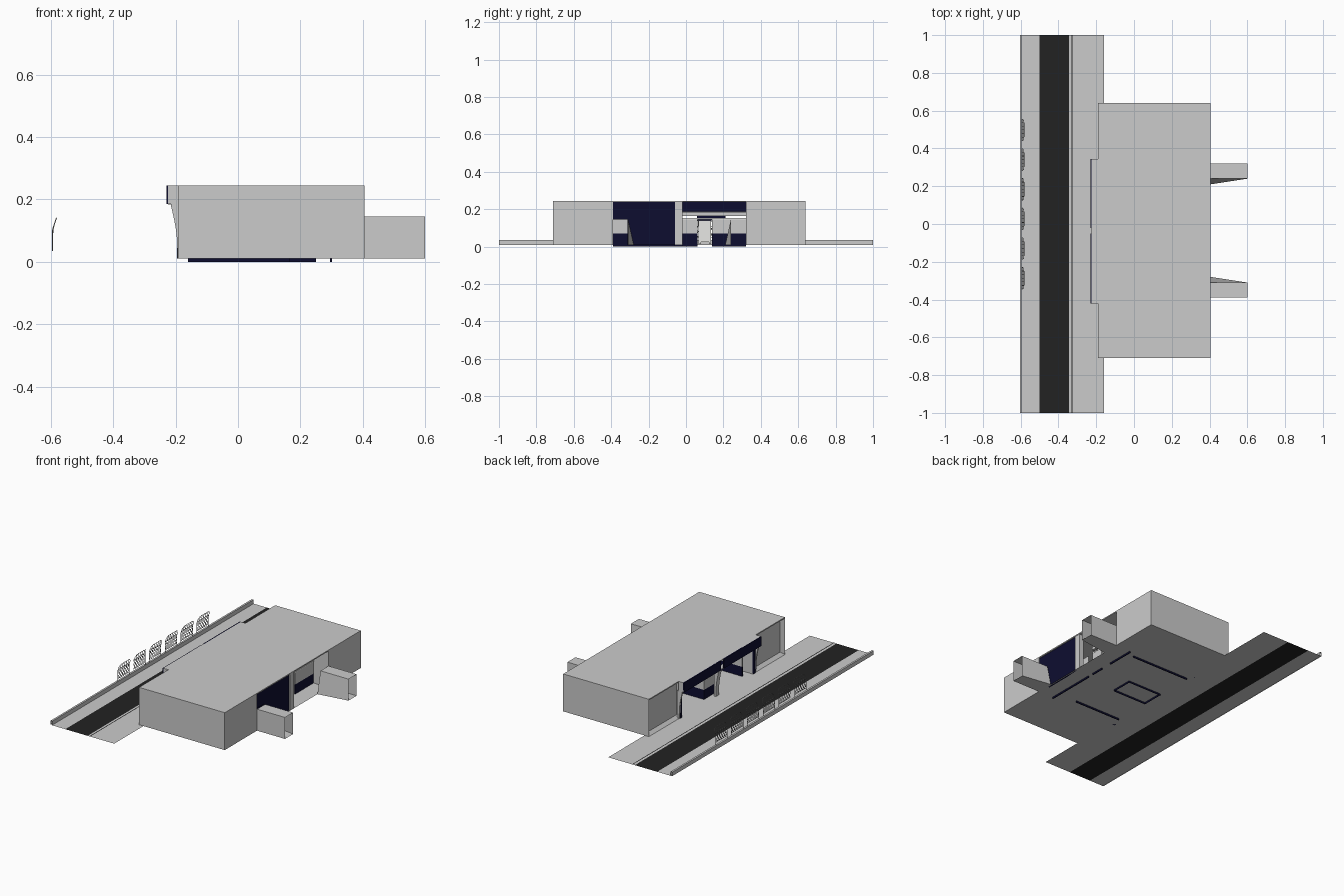
import bpy, bmesh, math

if "Cube" in bpy.data.objects:
    bpy.data.objects.remove(bpy.data.objects["Cube"])

def mat(name, r, g, b):
    m = bpy.data.materials.new(name)
    m.diffuse_color = (r, g, b, 1)
    m.use_nodes = True
    m.node_tree.nodes["Principled BSDF"].inputs["Base Color"].default_value = m.diffuse_color
    return m

GREY = mat("light grey", .60, .60, .60)
WHITE = mat("off white", .80, .80, .78)
NAVY = mat("dark navy", .004, .004, .03)
BLACK = mat("asphalt black", .016, .016, .016)
STEEL = mat("steel grey", .35, .35, .35)

def mesh(name, verts, faces, m):
    me = bpy.data.meshes.new(name)
    me.from_pydata(verts, [], faces)
    me.materials.append(m)
    ob = bpy.data.objects.new(name, me)
    bpy.context.collection.objects.link(ob)
    return ob

def box(name, x0, x1, y0, y1, z0, z1, m):
    v = [(x, y, z) for x in (x0, x1) for y in (y0, y1) for z in (z0, z1)]
    f = [(0, 1, 3, 2), (4, 6, 7, 5), (0, 4, 5, 1), (2, 3, 7, 6), (0, 2, 6, 4), (1, 5, 7, 3)]
    return mesh(name, v, f, m)

def sheet(name, x0, x1, y0, y1, z, m):
    return mesh(name, [(x0, y0, z), (x1, y0, z), (x1, y1, z), (x0, y1, z)], [(0, 1, 2, 3)], m)

def extrude_y(name, prof, y0, y1, m):
    n = len(prof)
    v = [(x, y, z) for y in (y0, y1) for x, z in prof]
    f = [tuple(range(n)), tuple(range(2 * n - 1, n - 1, -1))]
    f += [(i, i + n, (i + 1) % n + n, (i + 1) % n) for i in range(n)]
    ob = mesh(name, v, f, m)
    bm = bmesh.new()
    bm.from_mesh(ob.data)
    bmesh.ops.recalc_face_normals(bm, faces=bm.faces)
    bm.to_mesh(ob.data)
    bm.free()
    return ob

# ground: pavement, carriageway, edge line, hall floor
sheet("far_pavement", -.60, -.50, -1, 1, .01, GREY)
sheet("carriageway", -.50, -.345, -1, 1, .01, BLACK)
sheet("near_pavement", -.345, -.16, -1, 1, .01, GREY)
sheet("edge_line", -.332, -.326, -1, 1, .0115, BLACK)
sheet("hall_floor", -.16, .405, -.71, .64, .01, GREY)

# kerb wall: vertical face and narrow cap
mesh("kerb_face", [(-.592, -1, .01), (-.592, 1, .01), (-.592, 1, .035), (-.592, -1, .035)], [(0, 1, 2, 3)], GREY)
sheet("kerb_cap", -.604, -.592, -1, 1, .035, GREY)
mesh("kerb_back", [(-.604, -1, .01), (-.604, -1, .035), (-.604, 1, .035), (-.604, 1, .01)], [(0, 1, 2, 3)], GREY)

# end blocks with a recessed front panel
for name, y0, y1 in (("south_block", -.71, -.39), ("north_block", .32, .64)):
    ob = box(name, -.19, .405, y0, y1, .01, .24, GREY)
    bm = bmesh.new()
    bm.from_mesh(ob.data)
    f = min(bm.faces, key=lambda q: q.calc_center_median().x)
    bmesh.ops.inset_region(bm, faces=[f], thickness=.025, depth=0)
    bmesh.ops.translate(bm, verts=f.verts, vec=(.02, 0, 0))
    bm.to_mesh(ob.data)
    bm.free()

# roof and projecting canopy
box("roof", -.19, .405, -.71, .64, .238, .245, GREY)
box("canopy_top", -.225, -.19, -.42, .345, .24, .245, GREY)
for name, y in (("canopy_end_south", -.42), ("canopy_end_north", .34)):
    box(name, -.225, -.19, y, y + .005, .185, .24, GREY)
for name, y0, y1 in (("fascia_south", -.42, -.05), ("fascia_north", -.02, .345)):
    box(name, -.229, -.222, y0, y1, .185, .245, NAVY)
box("fascia_soffit", -.225, -.19, -.415, .34, .183, .187, GREY)

# curved front brackets and posts
curve = [(-.215 + .02 * math.sin(t * math.pi / 2), .18 - .13 * t) for t in [i / 6 for i in range(7)]]
prof = curve + [(-.193, .01), (-.18, .01), (-.18, .185), (-.215, .185)]
for name, y0, y1 in (("bracket_south", -.42, -.41), ("bracket_centre", -.05, -.02), ("bracket_north", .335, .345)):
    extrude_y(name, prof, y0, y1, GREY)
box("post_south", -.195, -.18, -.41, -.395, .01, .185, NAVY)
box("post_north", -.195, -.18, .32, .335, .01, .185, NAVY)

# rear wall panels and centre column
box("rear_wall", .388, .398, -.312, -.06, .01, .238, NAVY)
box("rear_wall_over_passage", .388, .398, -.39, -.312, .145, .238, NAVY)
box("centre_column", .37, .403, -.06, -.02, .01, .24, GREY)

# rear passages, open at the far end, inner wall flares toward the hall
for name, yo, yi, yf in (("south_passage", -.39, -.31, -.28), ("north_passage", .32, .24, .21)):
    v = [(.405, yo, .01), (.6, yo, .01), (.6, yo, .145), (.405, yo, .145),
         (.405, yi, .145), (.6, yi, .145), (.6, yi, .01), (.405, yf, .01)]
    mesh(name, v, [(0, 1, 2, 3), (3, 2, 5, 4), (4, 5, 6, 7), (0, 7, 6, 1)], GREY)

# two-tone partitions: navy below, grey above
def partition(name, x0, x1, y0, y1, top=.145):
    box(name + "_base", x0, x1, y0, y1, 0, .07, NAVY)
    box(name + "_upper", x0, x1, y0, y1, .07, top, GREY)

partition("south_side_wall", -.16, .165, -.335, -.329)
partition("north_side_wall", -.16, .25, .287, .293)
partition("back_partition_south", .295, .301, -.39, -.06)
partition("back_partition_centre", .295, .301, -.02, .062)
partition("back_partition_north", .295, .301, .138, .32)
box("partition_rail", .293, .303, -.02, .32, .145, .152, WHITE)
box("partition_navy_band", .285, .29, .06, .21, .14, .165, NAVY)
box("partition_beam", .29, .306, -.02, .32, .165, .185, GREY)

# central enclosure
partition("enclosure_front", -.16, -.156, -.09, .05)
partition("enclosure_back", .076, .08, -.09, .05)
partition("enclosure_south", -.156, .076, -.09, -.086)
partition("enclosure_north", -.156, .076, .046, .05)

# white door frame
for name, y in (("door_jamb_south", .068), ("door_jamb_north", .122)):
    box(name, .28, .30, y, y + .012, .015, .14, WHITE)
box("door_head", .28, .30, .068, .134, .128, .14, WHITE)
box("door_leaf", .288, .292, .08, .122, .025, .128, WHITE)

# wire fence panels: arched frame, lattice, bent forward at the top
def bend(y, z):
    return (-.595 + max(0, z - .10) * .32, y, z)

def fence(name, yc, w=.115, z0=.035, z1=.14, r=.025):
    cu = bpy.data.curves.new(name, 'CURVE')
    cu.dimensions = '3D'
    cu.bevel_depth = .0016
    cu.bevel_resolution = 0
    def wire(pts):
        s = cu.splines.new('POLY')
        s.points.add(len(pts) - 1)
        for p, (y, z) in zip(s.points, pts):
            p.co = (*bend(y, z), 1)
    h = w / 2
    arc = [(h - r + r * math.cos(a), z1 - r + r * math.sin(a)) for a in [i * math.pi / 8 for i in range(5)]]
    right = [(yc + h, z0), (yc + h, .10)] + [(yc + a, z) for a, z in arc]
    wire(right + [(2 * yc - y, z) for y, z in reversed(right)])
    wire([(yc - h, .05), (yc + h, .05)])
    wire([(yc - h, .11), (yc + h, .11)])
    n = 6
    for i in range(n):
        a, b = yc - h + w * i / n, yc - h + w * (i + 1) / n
        wire([(a, .05), (b, .08), (a, .11)])
        wire([(b, .05), (a, .08), (b, .11)])
        if i:
            wire([(a, .11), (a, .137)])
    tmp = bpy.data.objects.new(name + "_tmp", cu)
    bpy.context.collection.objects.link(tmp)
    me = bpy.data.meshes.new_from_object(tmp.evaluated_get(bpy.context.evaluated_depsgraph_get()))
    bpy.data.objects.remove(tmp)
    me.materials.clear()
    me.materials.append(STEEL)
    bpy.context.collection.objects.link(bpy.data.objects.new(name, me))

for i in range(6):
    fence("fence_panel_%d" % (i + 1), -.287 + i * .157)
